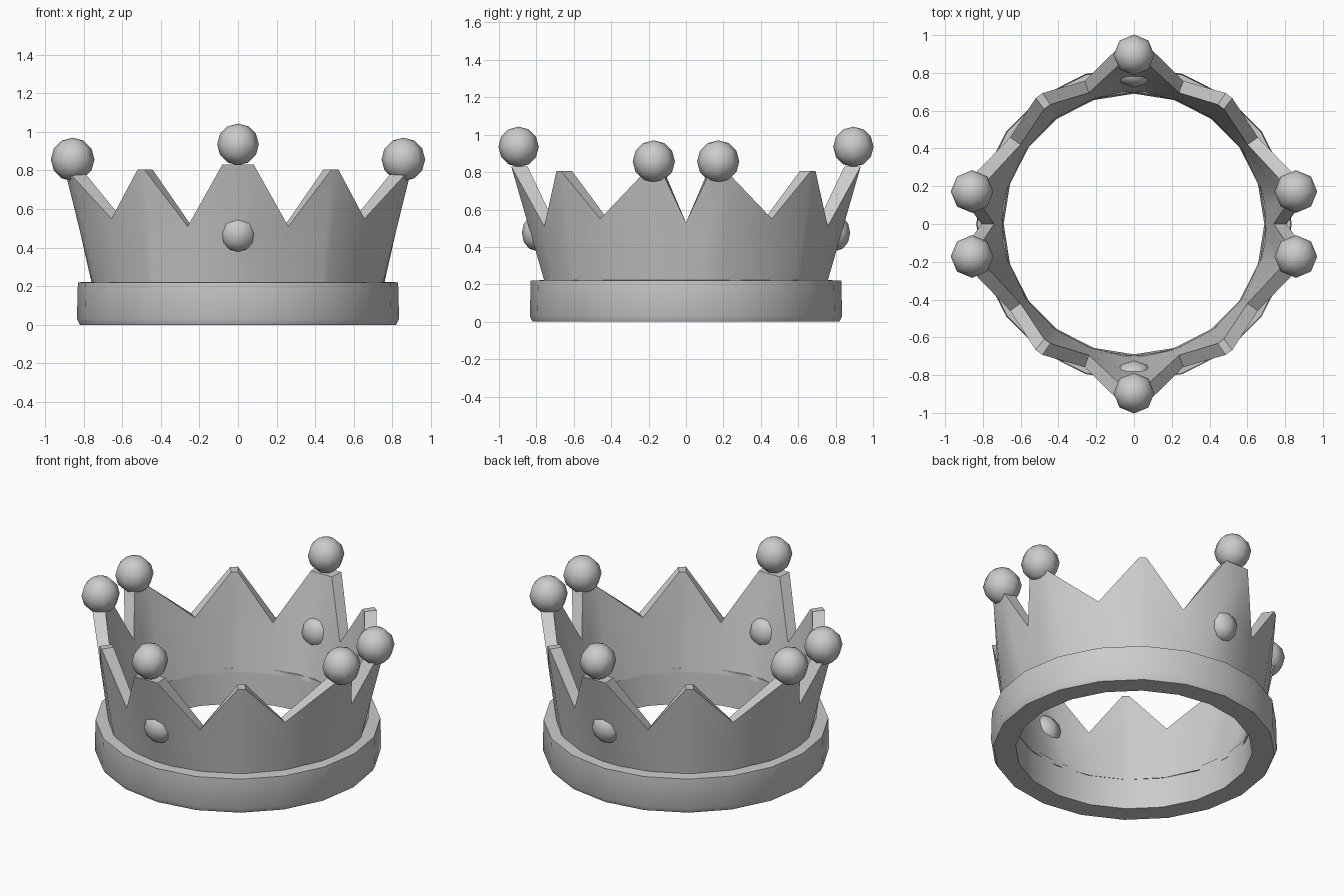
import bpy, bmesh, math

if "Cube" in bpy.data.objects:
    bpy.data.objects.remove(bpy.data.objects["Cube"])

metal = bpy.data.materials.new("plain_grey")
metal.diffuse_color = (0.6, 0.6, 0.6, 1)
metal.use_nodes = True
metal.node_tree.nodes["Principled BSDF"].inputs["Base Color"].default_value = metal.diffuse_color


def finish(name, bm, angle=35):
    bmesh.ops.recalc_face_normals(bm, faces=bm.faces)
    me = bpy.data.meshes.new(name)
    bm.to_mesh(me)
    bm.free()
    me.materials.append(metal)
    ob = bpy.data.objects.new(name, me)
    bpy.context.collection.objects.link(ob)
    bpy.ops.object.select_all(action='DESELECT')
    ob.select_set(True)
    bpy.context.view_layer.objects.active = ob
    bpy.ops.object.shade_smooth_by_angle(angle=math.radians(angle))
    return ob


def closed_loop(name, sections, angle=35):
    """Join a closed sequence of closed (x, y, z) cross-sections."""
    bm = bmesh.new()
    rings = [[bm.verts.new(p) for p in s] for s in sections]
    for i, a in enumerate(rings):
        b = rings[(i + 1) % len(rings)]
        for j in range(len(a)):
            k = (j + 1) % len(a)
            bm.faces.new((a[j], a[k], b[k], b[j]))
    return finish(name, bm, angle)


def polar(deg, r, z):
    t = math.radians(deg)
    return (r * math.cos(t), r * math.sin(t), z)


def ball(name, loc, r, scale=(1, 1, 1)):
    bm = bmesh.new()
    bmesh.ops.create_uvsphere(bm, u_segments=8, v_segments=6, radius=r)
    for v in bm.verts:
        v.co = [loc[i] + v.co[i] * scale[i] for i in range(3)]
    return finish(name, bm, 60)


# base band with a square cross-section
band = [(0.69, 0.0), (0.82, 0.0), (0.835, 0.03), (0.83, 0.22), (0.70, 0.225)]
closed_loop("base_band", [[polar(18 * i, r, z) for r, z in band] for i in range(20)])

# pointed wall: one quarter as (angle, top height, outward lean), mirrored round
quarter = [(0, 0.53, 0.16), (7.5, 0.78, 0.25), (15.5, 0.78, 0.25), (35, 0.55, 0.13),
           (52, 0.805, 0.15), (55, 0.805, 0.15), (71, 0.51, 0.15), (85, 0.83, 0.29)]
cols = list(quarter)
cols += [(180 - a, h, s) for a, h, s in reversed(quarter)]
cols += [(180 + a, h, s) for a, h, s in quarter[1:]]
cols += [(360 - a, h, s) for a, h, s in reversed(quarter[1:])]


def wall_section(a, h, s):
    zs = [0.2, 0.2 + (h - 0.2) * 0.5, h]
    outer = [polar(a, 0.755 + s * (z - 0.2), z) for z in zs]
    inner = [polar(a, 0.695 + s * 0.85 * (z - 0.2), z) for z in zs]
    return outer + inner[::-1]


closed_loop("crown_wall", [wall_section(*c) for c in cols], 40)

# balls on the tall points, and a round gem on the front and back
for sy, end in ((-1, "front"), (1, "back")):
    ball(end + "_ball", (0, sy * 0.895, 0.935), 0.108)
    ball(end + "_gem", (0, sy * 0.80, 0.475), 0.097, (1, 0.8, 1))
    for sx, side in ((-1, "left"), (1, "right")):
        ball(f"{side}_{end}_ball", (sx * 0.857, sy * 0.172, 0.857), 0.113)
